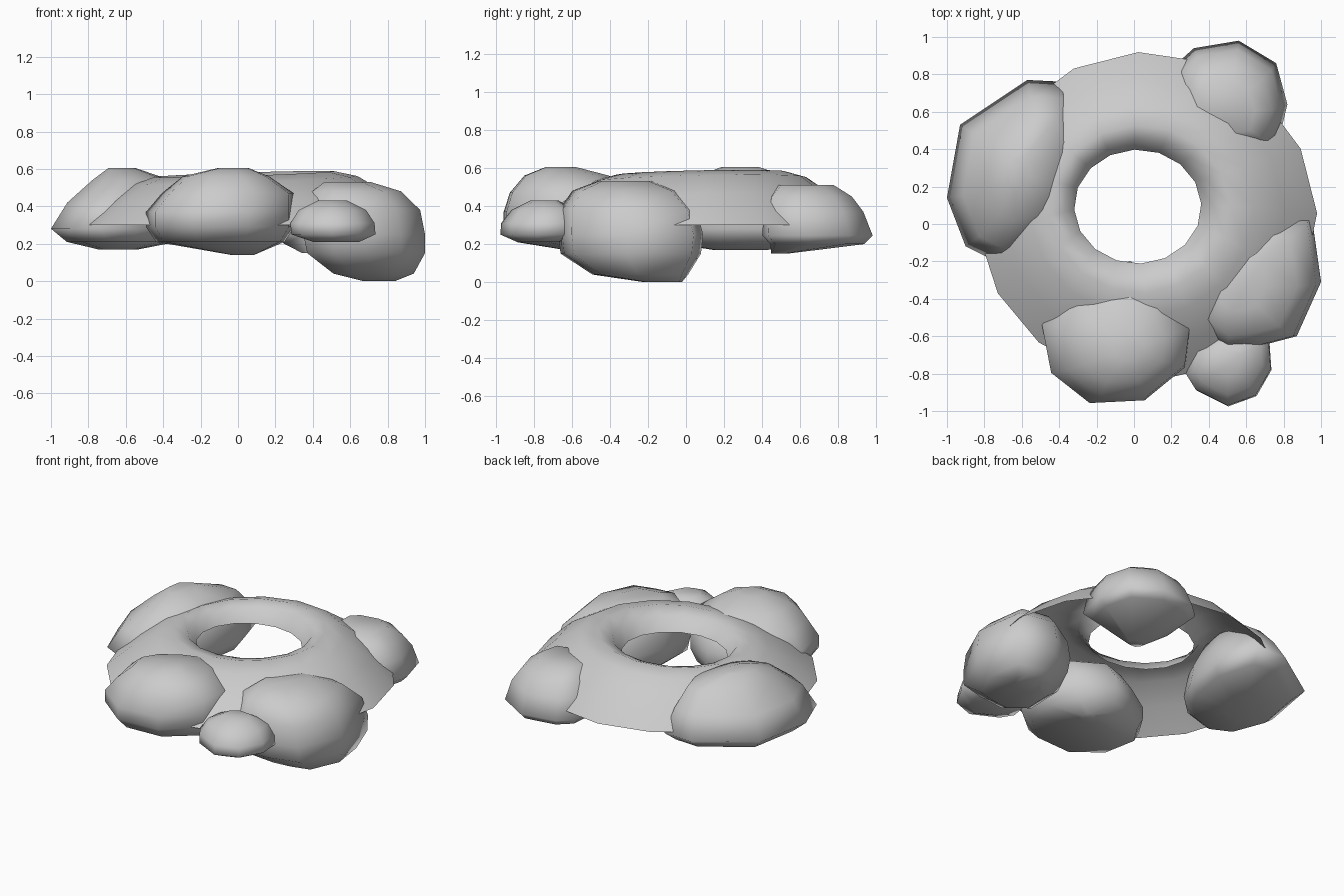
import bpy, math

if "Cube" in bpy.data.objects:
    bpy.data.objects.remove(bpy.data.objects["Cube"])


def make_object(name, verts, faces):
    mesh = bpy.data.meshes.new(name)
    mesh.from_pydata(verts, [], faces)
    mesh.update()
    for p in mesh.polygons:
        p.use_smooth = True
    ob = bpy.data.objects.new(name, mesh)
    bpy.context.collection.objects.link(ob)
    return ob


def rock(name, outline, layers):
    """Stack scaled and shifted copies of a plan outline: (z, scale, dx, dy)."""
    n = len(outline)
    cx = (min(p[0] for p in outline) + max(p[0] for p in outline)) / 2
    cy = (min(p[1] for p in outline) + max(p[1] for p in outline)) / 2
    # counter-clockwise order
    outline = sorted(outline, key=lambda p: math.atan2(p[1] - cy, p[0] - cx))
    verts = [(cx + (x - cx) * s + dx, cy + (y - cy) * s + dy, z)
             for z, s, dx, dy in layers for x, y in outline]
    faces = [(k * n + i, k * n + (i + 1) % n, (k + 1) * n + (i + 1) % n, (k + 1) * n + i)
             for k in range(len(layers) - 1) for i in range(n)]
    faces.append(tuple(reversed(range(n))))
    last = (len(layers) - 1) * n
    faces.append(tuple(range(last, last + n)))
    return make_object(name, verts, faces)


# Open-bottomed ring shell, offset hole, fuller towards the back right
SEG = 16
profile = [(0, .30), (.28, .445), (.55, .54), (.75, .572), (.9, .545), (1, .46)]
verts, faces = [], []
for t, z in profile:
    for i in range(SEG):
        a = 2 * math.pi * i / SEG + math.radians(3)
        c, s = math.cos(a), math.sin(a)
        r = .91 - .06 * max(0, -s)
        ox, oy = .07 + r * c, .01 + r * s
        ix, iy = .02 + .34 * c, .093 + .305 * s
        bulge = .025 * math.cos(a - math.radians(30)) * math.sin(math.pi * t)
        verts.append((ox + (ix - ox) * t, oy + (iy - oy) * t, z + bulge))
for k in range(len(profile) - 1):
    for i in range(SEG):
        j = (i + 1) % SEG
        faces.append((k * SEG + i, k * SEG + j, (k + 1) * SEG + j, (k + 1) * SEG + i))
make_object("ring_shell", verts, faces)

# Left rock
rock("left_rock",
     [(-1, .14), (-.93, .53), (-.57, .77), (-.37, .76), (-.28, .45), (-.33, .15),
      (-.4, 0), (-.55, -.14), (-.74, -.2), (-.9, -.12)],
     [(.17, .3, 0, 0), (.21, .82, .02, 0), (.28, 1, 0, 0), (.42, .84, .03, -.01),
      (.54, .58, .07, .01), (.605, .2, .02, 0)])

# Front rock, reaching under the hole
rock("front_rock",
     [(-.5, -.54), (-.45, -.8), (-.24, -.965), (.06, -.95), (.28, -.77), (.31, -.54),
      (.2, -.32), (-.02, -.19), (-.2, -.25), (-.4, -.38)],
     [(.14, .15, .12, .18), (.21, .85, 0, .02), (.29, .98, 0, 0), (.37, .98, 0, 0),
      (.47, .87, .04, -.01), (.56, .57, .03, -.05), (.605, .2, .07, -.08)])

# Large right rock standing on the ground
rock("right_rock",
     [(1, -.31), (.87, -.6), (.68, -.65), (.5, -.67), (.35, -.55), (.36, -.28),
      (.47, -.05), (.7, .09), (.95, .04)],
     [(0, .26, .08, .17), (.04, .66, .05, .05), (.15, .97, .01, 0), (.25, 1, 0, 0),
      (.38, .95, -.01, -.015), (.48, .73, -.04, -.03), (.53, .38, -.09, -.03)])

# Small front rock
rock("small_rock",
     [(.73, -.78), (.72, -.64), (.65, -.59), (.45, -.57), (.3, -.68), (.28, -.81),
      (.33, -.89), (.5, -.975), (.65, -.92)],
     [(.21, .55, .02, 0), (.25, 1, .005, 0), (.31, 1, 0, .005), (.38, .8, 0, .02),
      (.43, .35, 0, .03)])

# Back right rock, sloping down outward
rock("back_rock",
     [(.82, .64), (.76, .86), (.56, .98), (.32, .94), (.22, .85), (.2, .6),
      (.35, .42), (.6, .4), (.77, .43)],
     [(.15, .15, -.12, -.2), (.2, .85, 0, 0), (.245, 1, 0, 0), (.37, .9, 0, -.02),
      (.45, .76, -.01, -.04), (.51, .5, -.02, -.06)])
